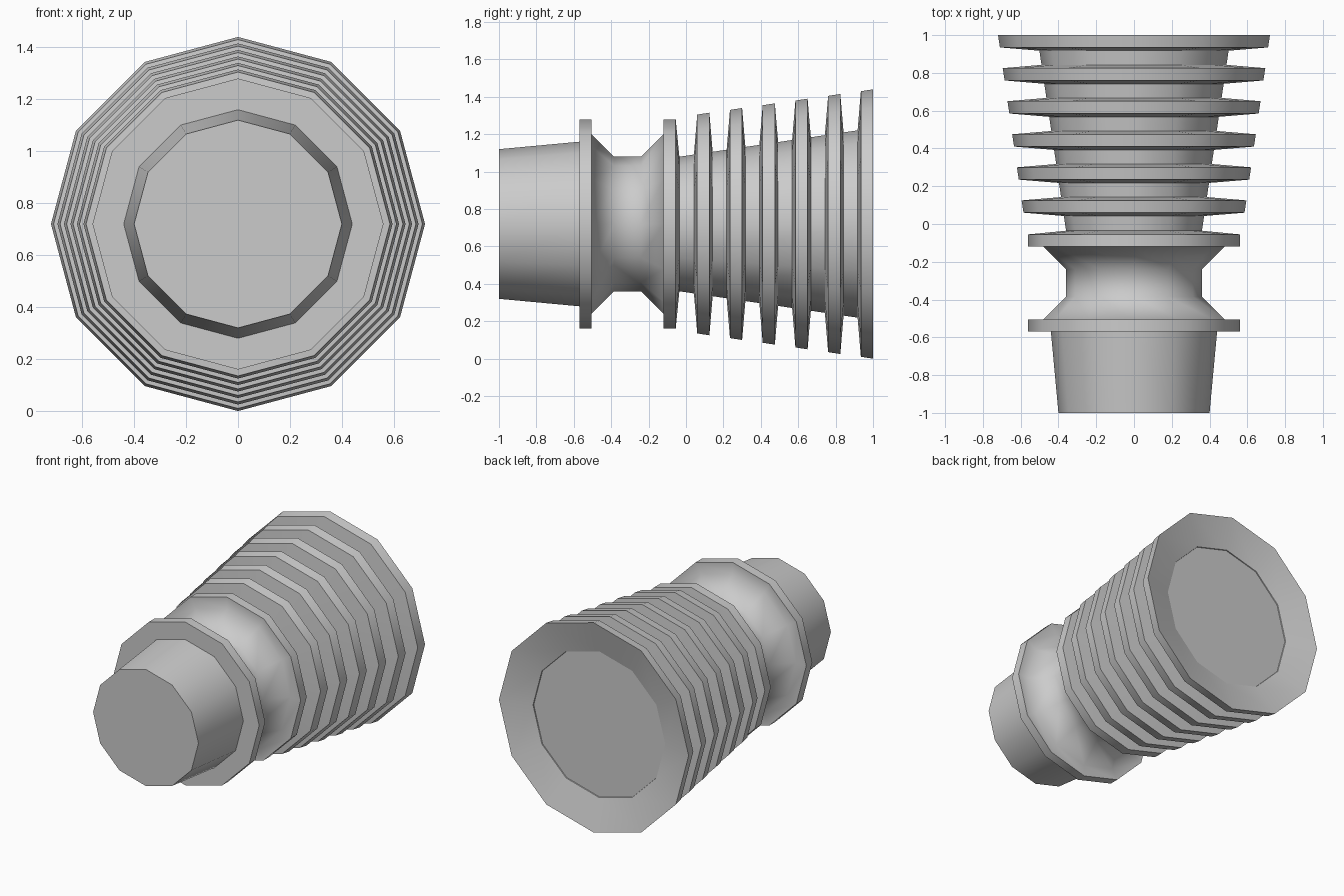
import bpy, bmesh, math

if "Cube" in bpy.data.objects:
    bpy.data.objects.remove(bpy.data.objects["Cube"])

SIDES = 12
AXIS_Z = 0.72


def lathe(name, profile, ring=False, angle=35):
    """Spin (y, radius) points round the long axis; ring closes the profile, otherwise cap both ends."""
    bm = bmesh.new()
    loops = []
    for y, r in profile:
        loops.append([bm.verts.new((r * math.cos(2 * math.pi * i / SIDES), y,
                                    AXIS_Z + r * math.sin(2 * math.pi * i / SIDES)))
                      for i in range(SIDES)])
    pairs = list(zip(loops, loops[1:]))
    if ring:
        pairs.append((loops[-1], loops[0]))
    else:
        bm.faces.new(loops[0])
        bm.faces.new(loops[-1])
    for a, b in pairs:
        for i in range(SIDES):
            j = (i + 1) % SIDES
            bm.faces.new((a[i], a[j], b[j], b[i]))
    bmesh.ops.recalc_face_normals(bm, faces=bm.faces)
    mesh = bpy.data.meshes.new(name)
    bm.to_mesh(mesh)
    bm.free()
    obj = bpy.data.objects.new(name, mesh)
    bpy.context.collection.objects.link(obj)
    bpy.context.view_layer.objects.active = obj
    obj.select_set(True)
    bpy.ops.object.shade_smooth_by_angle(angle=math.radians(angle))
    obj.select_set(False)
    return obj


def core_radius(y):
    return 0.365 + 0.148 * y


# Front plug
lathe("front_plug", [(-1.0, 0.40), (-0.57, 0.44)])

# Two collars blending softly into the waist between them
lathe("collared_waist", [(-0.57, 0.56), (-0.505, 0.56), (-0.505, 0.48), (-0.385, 0.36),
                         (-0.24, 0.36), (-0.12, 0.48), (-0.12, 0.56), (-0.055, 0.56),
                         (-0.035, 0.355)], angle=50)

# Tapered core running through the fins, ending inside the dished last fin
lathe("finned_core", [(-0.06, core_radius(-0.06)), (0.936, core_radius(0.936))])

# Growing fins, each thinner at the rim than at the root
for k in range(6):
    y0 = 0.06 + 0.175 * k
    y1 = y0 + 0.065
    rim = 0.585 + 0.025 * k
    back = 0.942 if k == 5 else y1 + 0.018    # last fin has a dished back face
    root_back = 0.502 if k == 5 else core_radius(back) - 0.005
    root = core_radius(y0 - 0.018) - 0.005
    lathe(f"fin_{k + 1}", [(y0 - 0.018, root), (y0, rim), (y1, rim + 0.01), (back, root_back)],
          ring=True)
